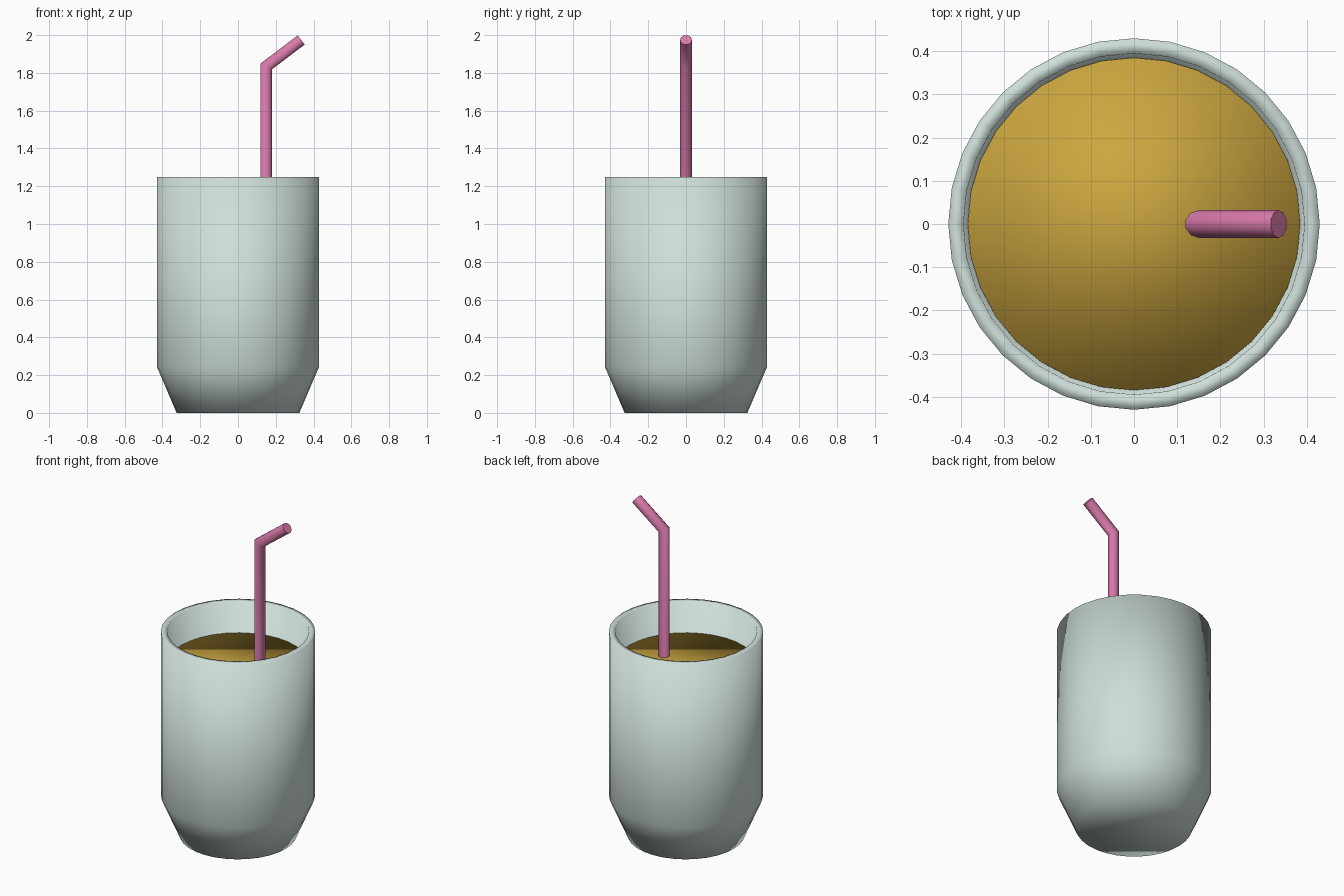
import bpy, bmesh
from math import sin, cos, pi
from mathutils import Vector

if "Cube" in bpy.data.objects:
    bpy.data.objects.remove(bpy.data.objects["Cube"])


def material(name, rgb):
    m = bpy.data.materials.new(name)
    m.diffuse_color = (*rgb, 1)
    m.use_nodes = True
    m.node_tree.nodes["Principled BSDF"].inputs["Base Color"].default_value = m.diffuse_color
    return m


def skin(name, rings, mat, flat_caps=False):
    """Bridge a list of closed rings and cap both ends."""
    bm = bmesh.new()
    loops = [[bm.verts.new(p) for p in ring] for ring in rings]
    n = len(loops[0])
    for a, b in zip(loops, loops[1:]):
        for i in range(n):
            j = (i + 1) % n
            bm.faces.new((a[i], a[j], b[j], b[i])).smooth = True
    for cap in (loops[0][::-1], loops[-1]):
        bm.faces.new(cap).smooth = not flat_caps
    bmesh.ops.recalc_face_normals(bm, faces=bm.faces)
    mesh = bpy.data.meshes.new(name)
    bm.to_mesh(mesh)
    bm.free()
    mesh.materials.append(mat)
    ob = bpy.data.objects.new(name, mesh)
    bpy.context.collection.objects.link(ob)
    return ob


def lathe(name, profile, mat, n=32):
    rings = [[(r * cos(2 * pi * i / n), r * sin(2 * pi * i / n), z)
              for i in range(n)] for r, z in profile]
    return skin(name, rings, mat)


def tube(name, path, radius, mat, n=10):
    """Mitred tube along a path lying in the xz plane."""
    pts = [Vector(p) for p in path]
    dirs = [(b - a).normalized() for a, b in zip(pts, pts[1:])]
    side = Vector((0, 1, 0))
    rings = []
    for k, p in enumerate(pts):
        d0, d1 = dirs[max(k - 1, 0)], dirs[min(k, len(dirs) - 1)]
        t = (d0 + d1).normalized()
        across = side.cross(t) / t.dot(d0)
        rings.append([p + radius * (side * cos(2 * pi * i / n) + across * sin(2 * pi * i / n))
                      for i in range(n)])
    return skin(name, rings, mat, flat_caps=True)


glass_mat = material("pale_glass", (0.62, 0.73, 0.69))
drink_mat = material("amber_drink", (0.60, 0.38, 0.05))
straw_mat = material("pink_straw", (0.72, 0.20, 0.42))

# Cup: outer wall, flat rim, tapering inner wall and inner floor
lathe("cup", [(0.325, 0), (0.43, 0.245), (0.43, 1.25), (0.395, 1.25),
              (0.347, 0.25), (0.28, 0.06)], glass_mat)

# Drink filling the inside
lathe("drink", [(0.275, 0.065), (0.343, 0.25), (0.385, 1.062)], drink_mat)

# Bent straw
tube("straw", [(0.15, 0, 0.12), (0.15, 0, 1.835), (0.335, 0, 1.974)], 0.032, straw_mat)
